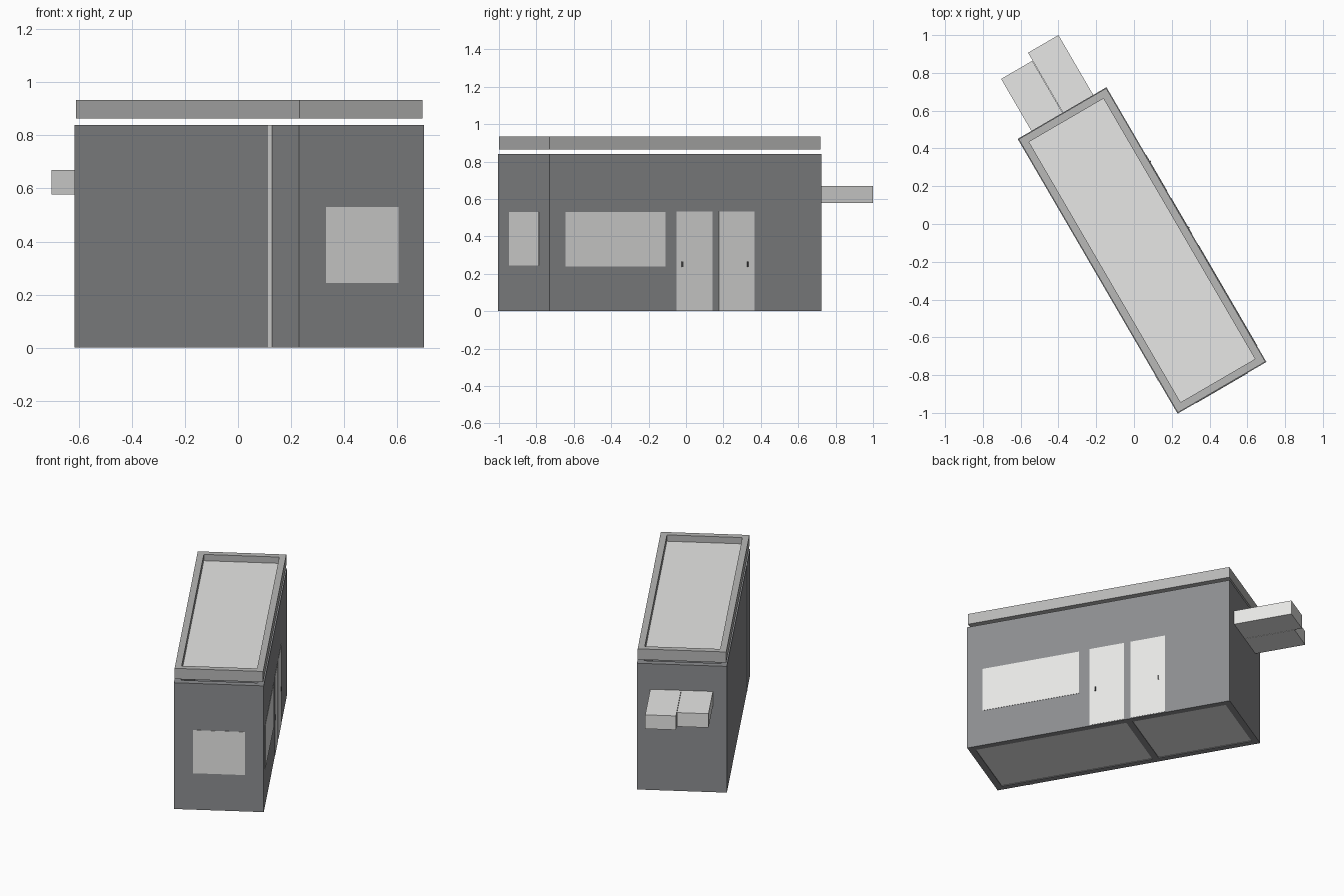
import bpy, bmesh
from mathutils import Matrix, Vector
from math import radians

cube = bpy.data.objects.get("Cube")
if cube:
    bpy.data.objects.remove(cube, do_unlink=True)

# Building frame: local x across, local y along the length, then turned on the site
SITE = Matrix.Translation((0.0425, -0.14, 0)) @ Matrix.Rotation(radians(30.2), 4, 'Z')
HW, HL = 0.272, 0.8415      # half width and half length
T = 0.04                    # wall thickness
WALL_TOP = 0.84


def material(name, color):
    m = bpy.data.materials.new(name)
    m.use_nodes = True
    m.diffuse_color = (*color, 1)
    m.node_tree.nodes["Principled BSDF"].inputs["Base Color"].default_value = (*color, 1)
    return m


wall_grey = material("wall grey", (0.265, 0.27, 0.28))
trim_grey = material("trim grey", (0.48, 0.48, 0.475))
pale_grey = material("pale grey", (0.8, 0.8, 0.79))
handle_grey = material("handle grey", (0.1, 0.1, 0.1))


def boxes(name, mat, *spans):
    """One object from boxes given as (x range, y range, z range)."""
    bm = bmesh.new()
    for span in spans:
        lo, hi = Vector([r[0] for r in span]), Vector([r[1] for r in span])
        fit = Matrix.Translation((lo + hi) / 2) @ Matrix.Diagonal((*(hi - lo), 1))
        bmesh.ops.create_cube(bm, size=1, matrix=fit)
    mesh = bpy.data.meshes.new(name)
    bm.to_mesh(mesh)
    bm.free()
    mesh.materials.append(mat)
    obj = bpy.data.objects.new(name, mesh)
    bpy.context.collection.objects.link(obj)
    obj.matrix_world = SITE
    return obj


def frame(name, mat, hw, hl, z):
    """Rectangular ring: two full end pieces with two long pieces between."""
    return boxes(name, mat,
                 ((-hw, hw), (-hl, -hl + T), z), ((-hw, hw), (hl - T, hl), z),
                 ((-hw, -hw + T), (-hl + T, hl - T), z),
                 ((hw - T, hw), (-hl + T, hl - T), z))


# Walls, partition and floors
frame("outer_walls", wall_grey, HW, HL, (0, WALL_TOP))
PART = (0.165, 0.205)
inner_x = (-HW + T, HW - T)
boxes("partition_wall", wall_grey, (inner_x, PART, (0, WALL_TOP)))
boxes("floor_panels", pale_grey,
      (inner_x, (-HL + T, PART[0]), (0.004, 0.02)),
      (inner_x, (PART[1], HL - T), (0.004, 0.02)))

# Floating roof: raised fascia around a sunken panel
RW, RL = HW - 0.004, HL - 0.004
frame("roof_fascia", trim_grey, RW, RL, (0.863, 0.934))
boxes("roof_panel", pale_grey, ((-RW + T, RW - T), (-RL + T, RL - T), (0.866, 0.892)))

# Windows and doors set on the wall faces
face = (HW - 0.004, HW + 0.002)
boxes("end_window", pale_grey,
      ((-0.156, 0.16), (-HL - 0.002, -HL + 0.004), (0.243, 0.53)))
boxes("long_window", pale_grey, (face, (-0.743, -0.124), (0.24, 0.53)))
for side, start, handle in (("front", -0.055, -0.02), ("back", 0.206, 0.385)):
    boxes(side + "_door", pale_grey, (face, (start, start + 0.22), (0.004, 0.534)))
    boxes(side + "_door_handle", handle_grey,
          ((HW, HW + 0.006), (handle - 0.004, handle + 0.004), (0.235, 0.265)))

# Pale upright strip on the plain long wall
boxes("wall_strip", pale_grey,
      ((-HW - 0.002, -HW + 0.004), (-0.642, -0.612), (0, WALL_TOP)))

# Pair of box units on the back end wall
for side, span, reach in (("left", (0.005, 0.191), 1.208), ("right", (-0.188, 0.003), 1.16)):
    boxes(side + "_wall_unit", pale_grey, (span, (HL - 0.01, reach), (0.577, 0.67)))
